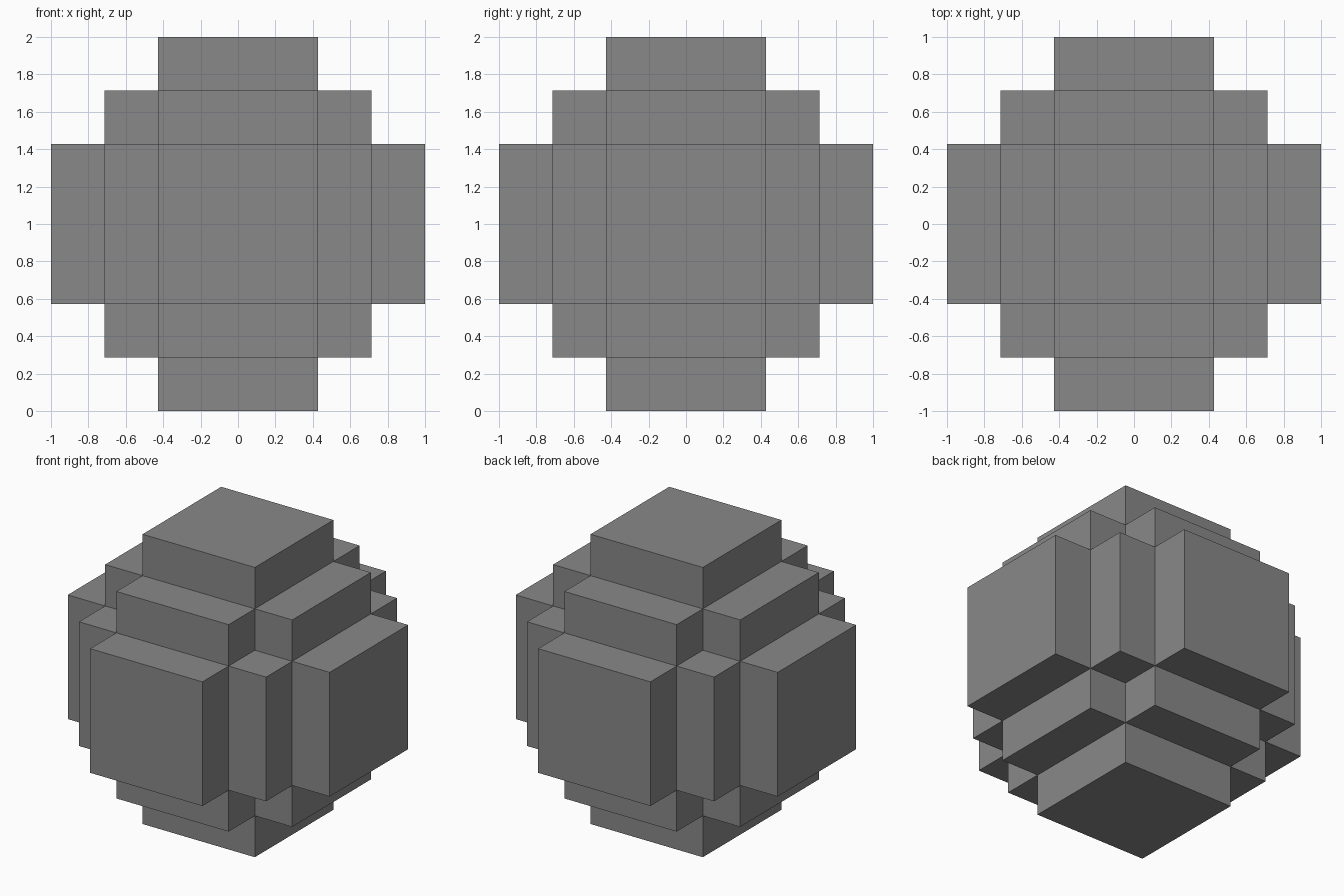
import bpy, bmesh
from itertools import product
from mathutils import Vector

old = bpy.data.objects.get("Cube")
if old:
    bpy.data.objects.remove(old)

CELL = 2 / 7        # seven blocks across
RADIUS_SQ = 11      # blocks kept within this squared distance


def solid(cell):
    return cell.length_squared <= RADIUS_SQ + 0.01


# Plain grey material
grey = bpy.data.materials.new("grey")
grey.use_nodes = True
colour = (0.25, 0.25, 0.25, 1)
grey.diffuse_color = colour
grey.node_tree.nodes["Principled BSDF"].inputs["Base Color"].default_value = colour

# Outer skin of the block ball: a square wherever a solid block meets air
bm = bmesh.new()
directions = [s * Vector(a) for a in ((1, 0, 0), (0, 1, 0), (0, 0, 1)) for s in (-1, 1)]
for index in product(range(-3, 4), repeat=3):
    cell = Vector(index)
    if not solid(cell):
        continue
    for n in directions:
        if solid(cell + n):
            continue
        u = Vector((n.y, n.z, n.x))
        v = n.cross(u)
        corners = [cell + (n + a * u + b * v) / 2
                   for a, b in ((-1, -1), (1, -1), (1, 1), (-1, 1))]
        bm.faces.new([bm.verts.new(c * CELL + Vector((0, 0, 1))) for c in corners])

# Weld and merge the squares into large flat panels
bmesh.ops.remove_doubles(bm, verts=bm.verts, dist=0.001)
bmesh.ops.dissolve_limit(bm, angle_limit=0.01, verts=bm.verts, edges=bm.edges)
bmesh.ops.recalc_face_normals(bm, faces=bm.faces)

mesh = bpy.data.meshes.new("block_ball")
bm.to_mesh(mesh)
bm.free()
mesh.materials.append(grey)
ball = bpy.data.objects.new("block_ball", mesh)
bpy.context.scene.collection.objects.link(ball)
